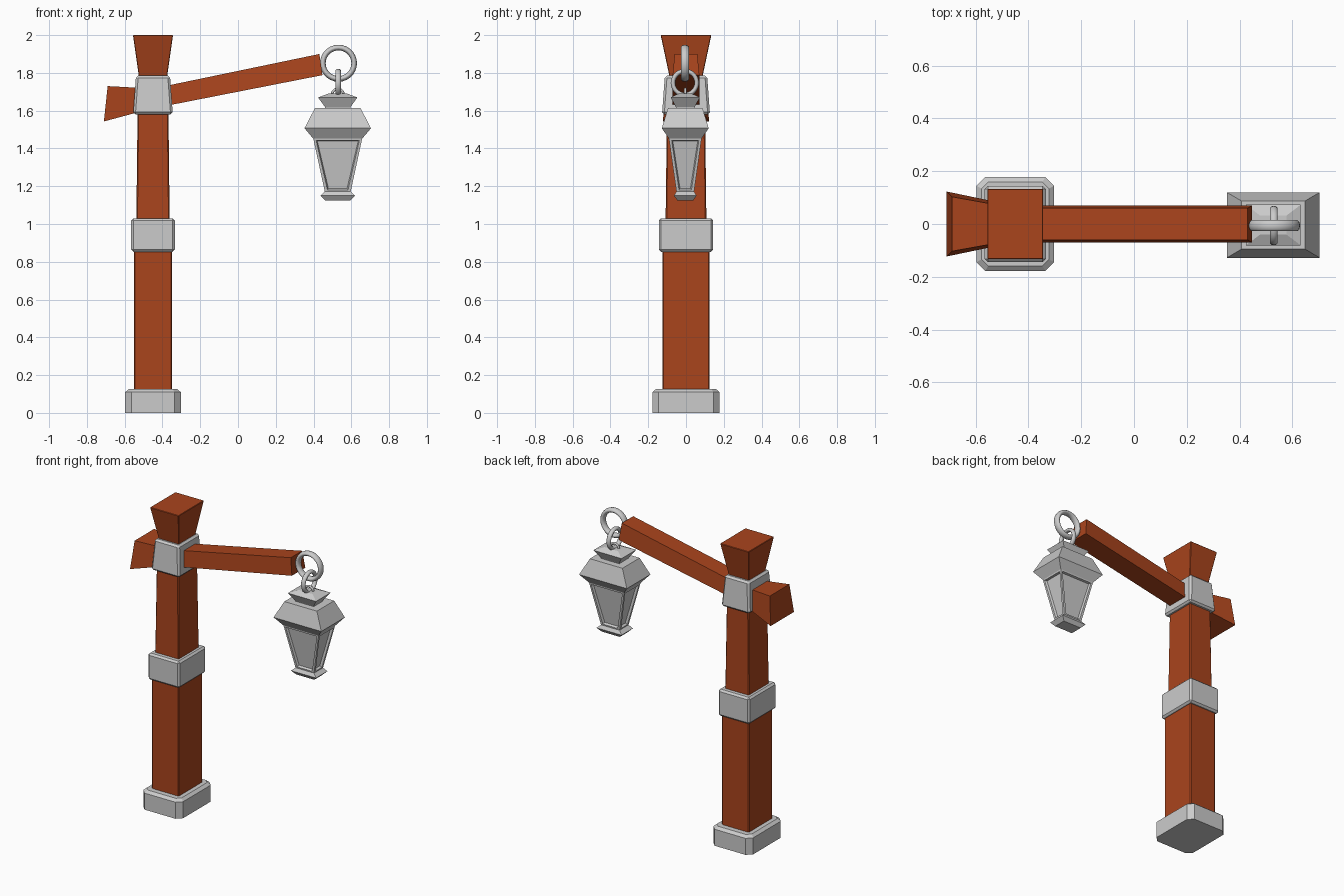
import bpy, bmesh
from math import pi

if "Cube" in bpy.data.objects:
    bpy.data.objects.remove(bpy.data.objects["Cube"])

wood = bpy.data.materials.new("wood")
wood.diffuse_color = (0.40, 0.058, 0.012, 1)
wood.use_nodes = True
wood.node_tree.nodes["Principled BSDF"].inputs["Base Color"].default_value = wood.diffuse_color

POST_X = -0.45
LAMP_X, LAMP_Y = 0.528, -0.004


def rect(cx, cy, z, hx, hy, c=0.0):
    """Horizontal rectangle ring, with corner chamfer c if given."""
    if c == 0:
        pts = [(-hx, -hy), (hx, -hy), (hx, hy), (-hx, hy)]
    else:
        pts = [(-hx + c, -hy), (hx - c, -hy), (hx, -hy + c), (hx, hy - c),
               (hx - c, hy), (-hx + c, hy), (-hx, hy - c), (-hx, -hy + c)]
    return [(cx + x, cy + y, z) for x, y in pts]


def loft(name, rings, mat=None, bevel=0.0, panel=False):
    """Skin matching rings into a closed solid; panel recesses the sides."""
    bm = bmesh.new()
    vs = [[bm.verts.new(p) for p in r] for r in rings]
    n = len(rings[0])
    sides = []
    for a, b in zip(vs, vs[1:]):
        for i in range(n):
            j = (i + 1) % n
            sides.append(bm.faces.new((a[i], a[j], b[j], b[i])))
    bm.faces.new(vs[0][::-1])
    bm.faces.new(vs[-1])
    bmesh.ops.recalc_face_normals(bm, faces=bm.faces[:])
    if panel:
        bmesh.ops.inset_individual(bm, faces=sides, thickness=0.02, depth=0)
        bmesh.ops.inset_individual(bm, faces=sides, thickness=0.008, depth=-0.014)
    me = bpy.data.meshes.new(name)
    bm.to_mesh(me)
    bm.free()
    ob = bpy.data.objects.new(name, me)
    bpy.context.collection.objects.link(ob)
    if mat:
        me.materials.append(mat)
    if bevel:
        m = ob.modifiers.new("bevel", "BEVEL")
        m.width, m.segments = bevel, 1
        m.limit_method, m.angle_limit = "ANGLE", 0.6
    return ob


def post_part(name, sections, mat=None, bevel=0.0):
    return loft(name, [rect(POST_X, 0, *s) for s in sections], mat, bevel)


def lamp_part(name, sections, panel=False):
    return loft(name, [rect(LAMP_X, LAMP_Y, *s) for s in sections], panel=panel)


def ring(name, loc, rot, major, minor, width=1.0):
    bpy.ops.mesh.primitive_torus_add(location=loc, rotation=rot, major_radius=major,
                                     minor_radius=minor, major_segments=28, minor_segments=10)
    ob = bpy.context.object
    ob.name = name
    ob.scale.z = width
    bpy.ops.object.shade_smooth_by_angle(angle=pi / 3)


# Post: straight foot, tapering shaft, flared head
post_part("post_lower", [(0.08, 0.1, 0.125), (0.94, 0.1, 0.125)], wood, 0.006)
post_part("post_upper", [(0.94, 0.089, 0.109), (1.66, 0.081, 0.1)], wood, 0.006)
post_part("post_head", [(1.68, 0.06, 0.066), (2.0, 0.106, 0.134)], wood, 0.003)

# Stone foot and two collars
post_part("base_block", [(0, 0.147, 0.178, 0.033), (0.11, 0.147, 0.178, 0.033),
                         (0.126, 0.128, 0.159, 0.025)])
post_part("middle_collar", [(0.853, 0.116, 0.144), (1.03, 0.116, 0.144)], bevel=0.012)
post_part("upper_collar", [(1.58, 0.105, 0.127), (1.785, 0.09, 0.112)], bevel=0.012)

# Slanted arm with a flared tail: top x, z, half width, then bottom x, z, half width
arm = [(-0.69, 1.73, 0.103, -0.71, 1.543, 0.123),
       (-0.45, 1.717, 0.06, -0.46, 1.61, 0.071),
       (0.431, 1.9, 0.06, 0.447, 1.788, 0.071)]
loft("arm", [[(xt, -wt, zt), (xt, wt, zt), (xb, wb, zb), (xb, -wb, zb)]
             for xt, zt, wt, xb, zb, wb in arm], wood)

# Hanging rings
ring("arm_ring", (0.532, -0.006, 1.851), (pi / 2, 0, 0), 0.083, 0.015, 1.5)
ring("link_ring", (0.53, -0.006, 1.747), (0, pi / 2, 0), 0.063, 0.012, 1.25)
ring("lantern_loop", (LAMP_X, LAMP_Y, 1.685), (pi / 2, 0, 0), 0.03, 0.007)

# Lantern, top to bottom
lamp_part("lantern_cap", [(1.605, 0.065, 0.046), (1.62, 0.068, 0.05),
                          (1.67, 0.104, 0.077), (1.69, 0.05, 0.036)])
lamp_part("lantern_roof", [(1.45, 0.128, 0.085), (1.507, 0.176, 0.124), (1.615, 0.12, 0.091)])
lamp_part("lantern_body", [(1.165, 0.067, 0.046), (1.455, 0.13, 0.087)], panel=True)
lamp_part("lantern_base", [(1.125, 0.067, 0.042), (1.15, 0.092, 0.06), (1.173, 0.067, 0.046)])
